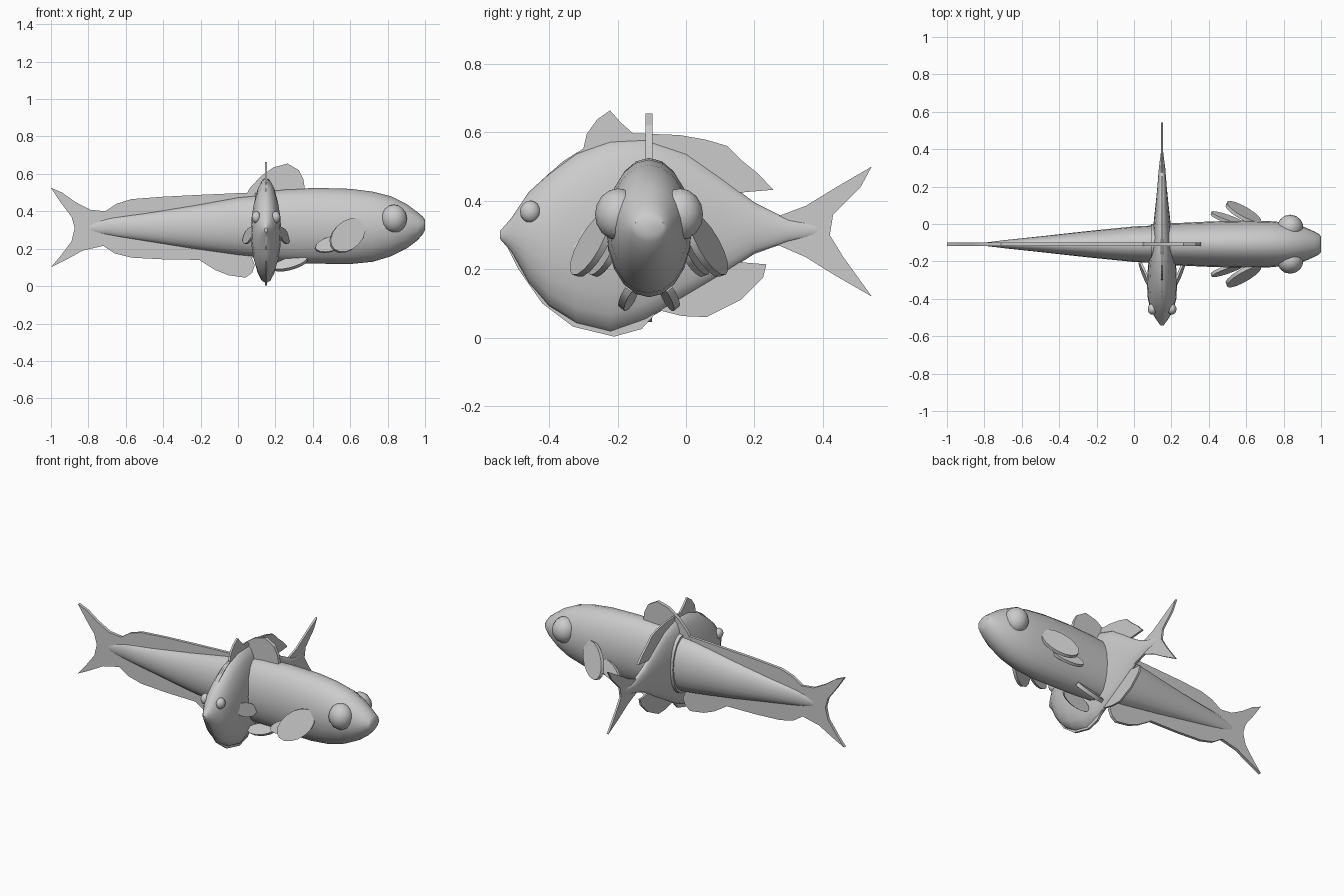
import bpy, bmesh, math
from mathutils import Vector, Matrix

cube = bpy.data.objects.get("Cube")
if cube:
    bpy.data.objects.remove(cube)

grey = bpy.data.materials.new("plain_grey")
grey.use_nodes = True
GREY = (0.6, 0.6, 0.6, 1)
grey.diffuse_color = GREY
grey.node_tree.nodes["Principled BSDF"].inputs["Base Color"].default_value = GREY

LONG_Y, DEEP_X = -0.108, 0.15   # centre planes of the two fish


def finish(name, bm, angle=40):
    bmesh.ops.recalc_face_normals(bm, faces=bm.faces)
    mesh = bpy.data.meshes.new(name)
    bm.to_mesh(mesh)
    bm.free()
    mesh.materials.append(grey)
    ob = bpy.data.objects.new(name, mesh)
    bpy.context.collection.objects.link(ob)
    bpy.ops.object.select_all(action="DESELECT")
    ob.select_set(True)
    bpy.context.view_layer.objects.active = ob
    bpy.ops.object.shade_smooth_by_angle(angle=math.radians(angle))
    return ob


def long_point(along, side, z):
    return Vector((along, LONG_Y + side, z))


def deep_point(along, side, z):
    return Vector((DEEP_X + side, along, z))


def loft(name, place, stations, sides=20):
    """Oval rings; each station is along, bottom, top, half width."""
    bm = bmesh.new()
    rings = []
    for along, low, high, half in stations:
        ring = []
        for i in range(sides):
            a = math.tau * i / sides
            z = (low + high) / 2 + (high - low) / 2 * math.sin(a)
            ring.append(bm.verts.new(place(along, half * math.cos(a), z)))
        rings.append(ring)
    for a, b in zip(rings, rings[1:]):
        for i in range(sides):
            j = (i + 1) % sides
            bm.faces.new((a[i], a[j], b[j], b[i]))
    bm.faces.new(rings[0])
    bm.faces.new(rings[-1])
    return finish(name, bm)


def plate(name, place, outline, thick):
    """Flat outline given as along, z; thickened across the centre plane."""
    bm = bmesh.new()
    face = bm.faces.new([bm.verts.new(place(a, -thick / 2, z)) for a, z in outline])
    shift = place(0, thick, 0) - place(0, 0, 0)
    new = bmesh.ops.extrude_face_region(bm, geom=[face], use_keep_orig=True)["geom"]
    bmesh.ops.translate(bm, vec=shift, verts=[v for v in new if isinstance(v, bmesh.types.BMVert)])
    bmesh.ops.triangulate(bm, faces=[f for f in bm.faces if len(f.verts) > 4])
    return finish(name, bm, 25)


def ball(name, centre, radii):
    bm = bmesh.new()
    bmesh.ops.create_uvsphere(bm, u_segments=14, v_segments=8, radius=1)
    bmesh.ops.transform(bm, matrix=Matrix.Translation(centre) @ Matrix.Diagonal((*radii, 1)), verts=bm.verts)
    return finish(name, bm)


def leaf(name, centre, along, across, thick):
    """Thin oval fin spanned by two half-axis vectors."""
    along, across = Vector(along), Vector(across)
    normal = along.cross(across).normalized() * thick / 2
    bm = bmesh.new()
    rims = []
    for s in (-1, 1):
        rims.append([bm.verts.new(centre + normal * s + along * math.cos(math.tau * i / 16)
                                  + across * math.sin(math.tau * i / 16)) for i in range(16)])
        bm.faces.new(rims[-1])
    for i in range(16):
        j = (i + 1) % 16
        bm.faces.new((rims[0][i], rims[0][j], rims[1][j], rims[1][i]))
    return finish(name, bm, 30)


# Long fish: full front body and a slimmer rear core
loft("long_fish_front_body", long_point, [
    (0.09, 0.14, 0.5, 0.108), (0.25, 0.126, 0.518, 0.114), (0.42, 0.12, 0.525, 0.122),
    (0.6, 0.118, 0.52, 0.126), (0.72, 0.13, 0.505, 0.124), (0.82, 0.16, 0.48, 0.115),
    (0.9, 0.2, 0.44, 0.096), (0.96, 0.245, 0.395, 0.07), (0.99, 0.28, 0.37, 0.054),
    (1.0, 0.3, 0.355, 0.042)])
loft("long_fish_rear_core", long_point, [
    (-0.82, 0.29, 0.33, 0.006), (-0.69, 0.27, 0.365, 0.022), (-0.5, 0.24, 0.39, 0.042),
    (-0.25, 0.2, 0.43, 0.07), (0, 0.165, 0.475, 0.095), (0.15, 0.15, 0.49, 0.102)])

# Long fish: body edge membrane with forked tail, then single fins
plate("long_fish_edge_and_tail", long_point, [
    (0.2, 0.5), (0, 0.497), (-0.2, 0.488), (-0.4, 0.478), (-0.57, 0.465), (-0.65, 0.44), (-0.71, 0.4),
    (-0.79, 0.408), (-0.87, 0.45), (-0.94, 0.5), (-1, 0.525), (-0.95, 0.45), (-0.89, 0.37),
    (-0.873, 0.31), (-0.89, 0.24), (-0.95, 0.16), (-1, 0.1), (-0.92, 0.14), (-0.83, 0.19),
    (-0.72, 0.215), (-0.66, 0.175), (-0.57, 0.152), (-0.4, 0.143), (-0.2, 0.14), (0.2, 0.16)], 0.018)
plate("long_fish_dorsal_fin", long_point, [
    (0.04, 0.48), (0.06, 0.52), (0.12, 0.585), (0.19, 0.635), (0.265, 0.655),
    (0.325, 0.62), (0.35, 0.57), (0.36, 0.5)], 0.02)
plate("long_fish_anal_fin", long_point, [
    (-0.22, 0.16), (-0.2, 0.135), (-0.12, 0.085), (-0.05, 0.058), (0.04, 0.045),
    (0.075, 0.07), (0.09, 0.11), (0.07, 0.16)], 0.018)

# Long fish: paired eyes and fins
for side, label in ((1, "left"), (-1, "right")):
    ball(f"long_fish_{label}_eye", long_point(0.835, side * 0.09, 0.36), (0.07, 0.068, 0.076))
    leaf(f"long_fish_{label}_pectoral_fin", long_point(0.585, side * 0.166, 0.27),
         (-0.092, side * 0.045, -0.02), (0.01, side * -0.035, 0.088), 0.02)
    leaf(f"long_fish_{label}_lower_fin", long_point(0.5, side * 0.135, 0.225),
         (-0.088, side * 0.03, -0.02), (0, side * -0.015, 0.04), 0.018)
    leaf(f"long_fish_{label}_pelvic_fin", long_point(0.28, side * 0.06, 0.12),
         (-0.09, 0, -0.02), (0.01, side * -0.022, 0.03), 0.022)

# Deep fish: flattened body and thin outline with fins and forked tail
loft("deep_fish_body", deep_point, [
    (-0.543, 0.288, 0.312, 0.008), (-0.51, 0.25, 0.35, 0.032), (-0.46, 0.16, 0.425, 0.062),
    (-0.4, 0.09, 0.48, 0.076), (-0.32, 0.04, 0.54, 0.081), (-0.22, 0.015, 0.575, 0.075),
    (-0.12, 0.05, 0.58, 0.062), (0, 0.12, 0.54, 0.046), (0.1, 0.18, 0.47, 0.035),
    (0.2, 0.245, 0.395, 0.025), (0.3, 0.28, 0.345, 0.017), (0.4, 0.3, 0.33, 0.004)])
plate("deep_fish_outline_fins_and_tail", deep_point, [
    (-0.54, 0.3), (-0.47, 0.4), (-0.42, 0.46), (-0.36, 0.515), (-0.3, 0.552), (-0.29, 0.595),
    (-0.26, 0.637), (-0.222, 0.664), (-0.19, 0.628), (-0.155, 0.597), (-0.02, 0.592), (0.06, 0.578),
    (0.12, 0.56), (0.16, 0.52), (0.21, 0.48), (0.255, 0.432), (0.15, 0.423), (0.21, 0.385),
    (0.27, 0.355), (0.35, 0.385), (0.44, 0.44), (0.543, 0.5), (0.51, 0.44), (0.43, 0.36),
    (0.42, 0.3), (0.46, 0.235), (0.543, 0.12), (0.43, 0.185), (0.35, 0.235), (0.27, 0.27),
    (0.14, 0.222), (0.235, 0.214), (0.225, 0.175), (0.16, 0.11), (0.06, 0.06), (-0.01, 0.063),
    (-0.08, 0.08), (-0.13, 0.025), (-0.21, 0.003), (-0.33, 0.032), (-0.42, 0.1), (-0.49, 0.2)], 0.012)

# Deep fish: paired eyes and side fins
for side, label in ((1, "left"), (-1, "right")):
    ball(f"deep_fish_{label}_eye", deep_point(-0.455, side * 0.052, 0.368), (0.025, 0.03, 0.032))
    leaf(f"deep_fish_{label}_side_fin", deep_point(-0.27, side * 0.093, 0.27),
         (side * 0.026, 0.065, -0.015), (side * -0.008, 0, 0.042), 0.012)
